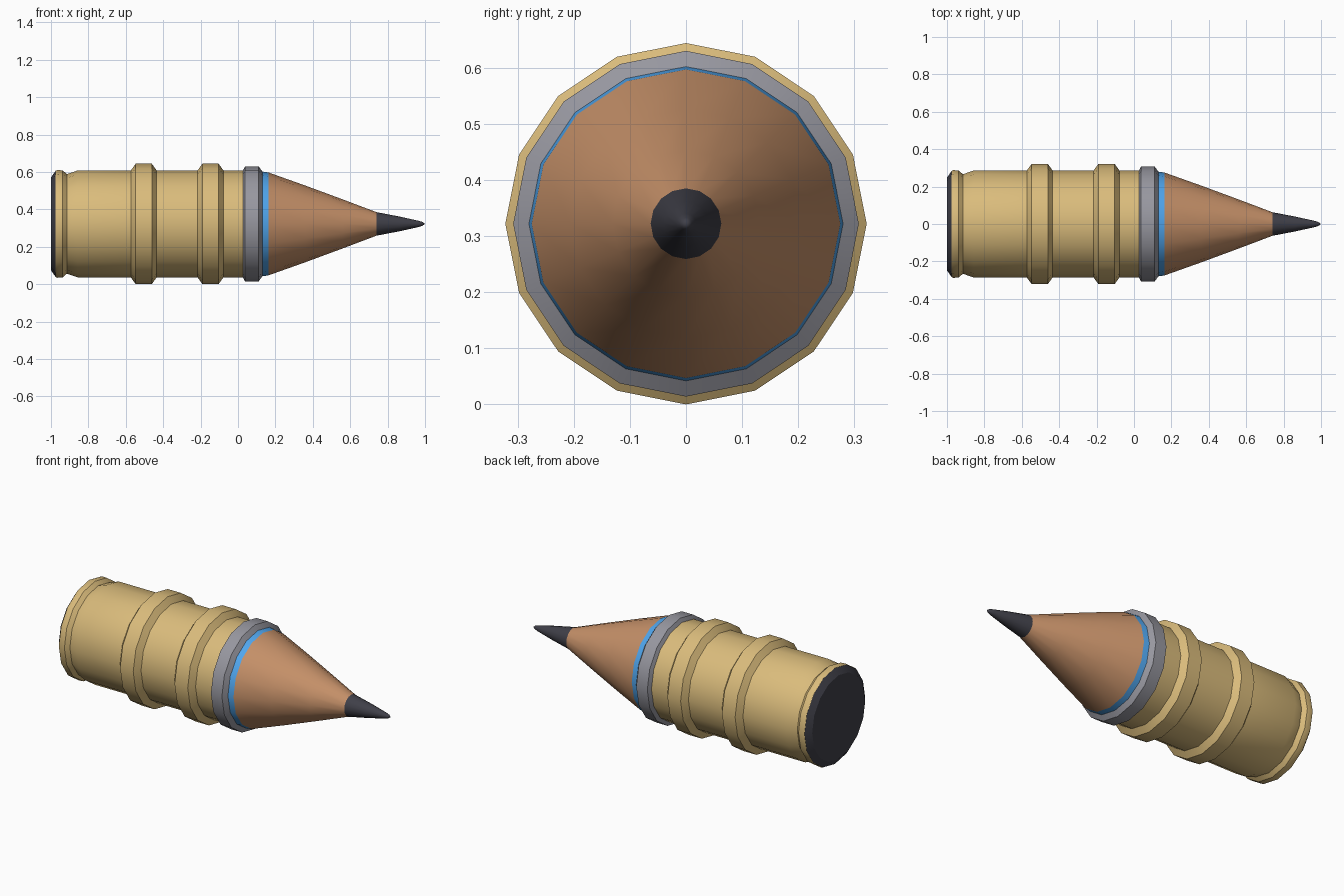
import bpy, bmesh, math

if "Cube" in bpy.data.objects:
    bpy.data.objects.remove(bpy.data.objects["Cube"])

SIDES = 16
AXIS_Z = 0.322


def material(name, color):
    m = bpy.data.materials.new(name)
    m.diffuse_color = (*color, 1)
    m.use_nodes = True
    m.node_tree.nodes["Principled BSDF"].inputs["Base Color"].default_value = m.diffuse_color
    return m


def lathe(name, profile, mat):
    """Revolve (x, radius) points around the long axis; radius 0 closes an end."""
    bm = bmesh.new()
    rings = []
    for x, r in profile:
        if r == 0:
            rings.append([bm.verts.new((x, 0, AXIS_Z))] * SIDES)
        else:
            rings.append([bm.verts.new((x, r * math.cos(a), AXIS_Z + r * math.sin(a)))
                          for a in (2 * math.pi * i / SIDES for i in range(SIDES))])
    for a, b in zip(rings, rings[1:]):
        for i in range(SIDES):
            j = (i + 1) % SIDES
            quad = list(dict.fromkeys((a[i], a[j], b[j], b[i])))
            bm.faces.new(quad)
    bmesh.ops.recalc_face_normals(bm, faces=bm.faces)
    # open sleeves: make sure the faces point away from the axis
    if sum(f.normal.y * f.calc_center_median().y for f in bm.faces) < 0:
        bmesh.ops.reverse_faces(bm, faces=bm.faces)
    me = bpy.data.meshes.new(name)
    bm.to_mesh(me)
    bm.free()
    me.materials.append(mat)
    ob = bpy.data.objects.new(name, me)
    bpy.context.collection.objects.link(ob)
    bpy.ops.object.select_all(action='DESELECT')
    ob.select_set(True)
    bpy.context.view_layer.objects.active = ob
    bpy.ops.object.shade_smooth_by_angle(angle=math.radians(35))
    return ob


brass = material("brass", (0.70, 0.50, 0.20))
copper = material("copper", (0.56, 0.28, 0.14))
steel = material("steel", (0.31, 0.31, 0.35))
dark = material("dark_metal", (0.05, 0.05, 0.065))
blue = material("blue_paint", (0.08, 0.38, 0.85))


def band(x):
    """Raised belt around the casing, centred on x."""
    return [(x - 0.069, 0.286), (x - 0.043, 0.322), (x + 0.043, 0.322), (x + 0.069, 0.286)]


# Casing with rear rim, extraction groove and two raised belts
lathe("casing", [(-0.975, 0.284), (-0.965, 0.288), (-0.937, 0.286), (-0.915, 0.266),
                 (-0.857, 0.286), *band(-0.504), *band(-0.147), (0.026, 0.286)], brass)

# Rear cap
lathe("rear_cap", [(-1.0, 0), (-1.0, 0.248), (-0.975, 0.284)], dark)

# Collar, painted ring, nose and tip
lathe("collar", [(0.026, 0.286), (0.038, 0.308), (0.11, 0.308), (0.13, 0.280)], steel)
lathe("painted_ring", [(0.13, 0.280), (0.163, 0.275)], blue)
lathe("nose", [(0.163, 0.275), (0.36, 0.205), (0.56, 0.131), (0.74, 0.063)], copper)
lathe("tip", [(0.74, 0.063), (0.86, 0.040), (0.96, 0.018), (0.985, 0.011), (1.0, 0)], dark)
